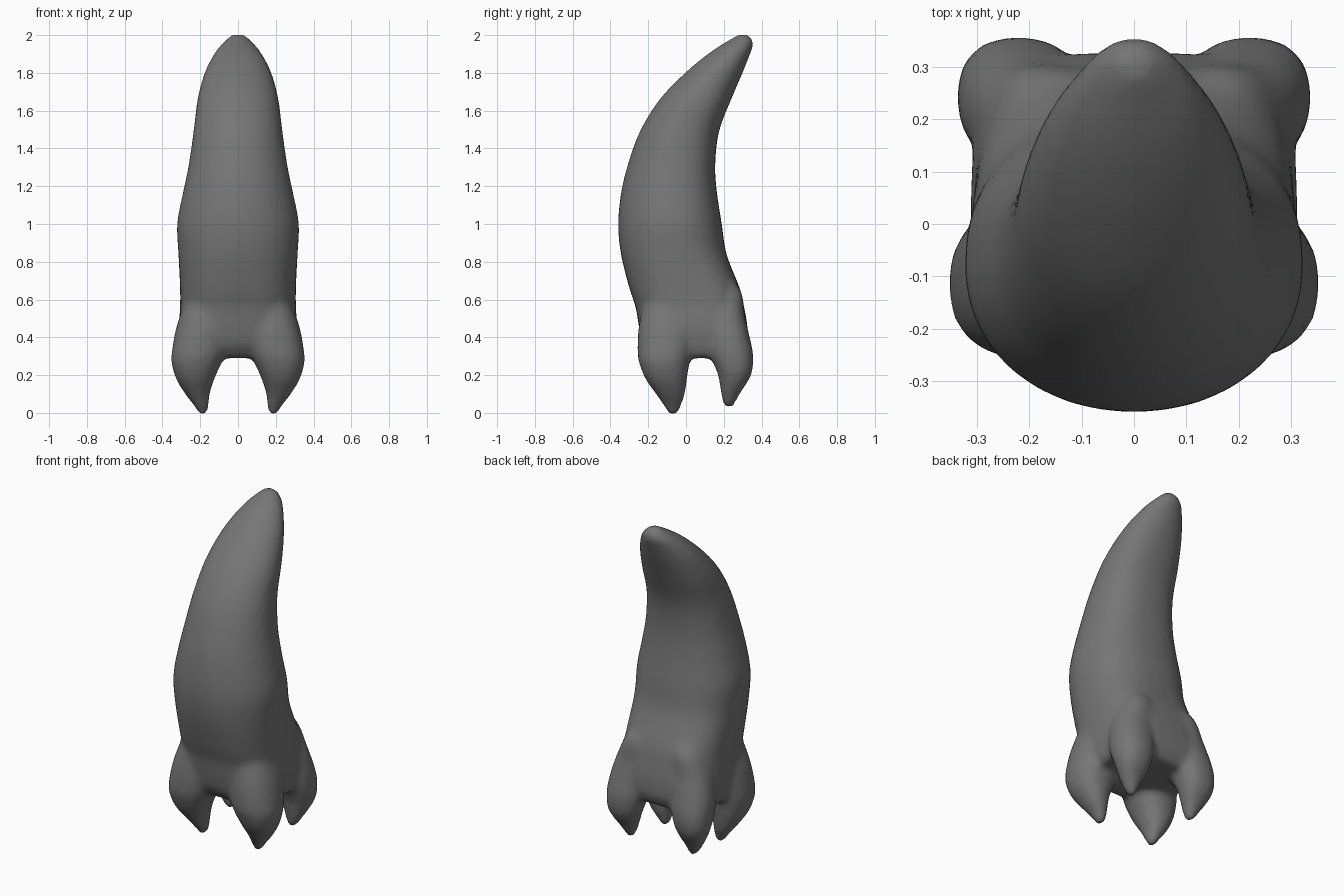
import bpy, bmesh, math

SIDES = 32


def smooth_rows(rows, steps=4):
    """Catmull-Rom interpolation between the key rows."""
    out = []
    for k in range(len(rows) - 1):
        a, b, c, d = (rows[min(max(k + n, 0), len(rows) - 1)] for n in (-1, 0, 1, 2))
        for s in range(steps):
            t = s / steps
            out.append([0.5 * (2 * q + (r - p) * t + (2 * p - 5 * q + 4 * r - u) * t * t
                               + (3 * q - p - 3 * r + u) * t ** 3)
                        for p, q, r, u in zip(a, b, c, d)])
    return out + [list(rows[-1])]


def loft(bm, rows):
    """Skin rings (z, left x, right x, front y, back y, front and back squareness)."""
    loops = []
    for z, l, r, f, b, pf, pb in smooth_rows(rows):
        loop = []
        for i in range(SIDES):
            a = 2 * math.pi * i / SIDES
            c, s = math.cos(a), math.sin(a)
            p = pb if s > 0 else pf
            x = math.copysign(abs(c) ** (2 / p), c) * (r - l) / 2
            y = math.copysign(abs(s) ** (2 / p), s) * (b - f) / 2
            loop.append(bm.verts.new(((l + r) / 2 + x, (f + b) / 2 + y, z)))
        loops.append(loop)
    for lo, hi in zip(loops, loops[1:]):
        for i in range(SIDES):
            j = (i + 1) % SIDES
            bm.faces.new((lo[i], lo[j], hi[j], hi[i]))
    bm.faces.new(loops[0][::-1])
    bm.faces.new(loops[-1])


# Curved crown: z, front y, back y, half width, front and back squareness
crown = [
    (0.29, -0.17, 0.29, 0.275, 2.6, 3.0), (0.36, -0.225, 0.325, 0.30, 2.7, 3.2),
    (0.46, -0.25, 0.325, 0.312, 2.7, 3.2), (0.56, -0.267, 0.308, 0.307, 2.6, 3.1),
    (0.66, -0.30, 0.285, 0.307, 2.5, 2.9), (0.84, -0.345, 0.215, 0.316, 2.2, 2.5),
    (1.00, -0.36, 0.19, 0.323, 2.05, 2.35), (1.16, -0.345, 0.165, 0.293, 2, 2.4),
    (1.31, -0.31, 0.155, 0.262, 2, 2.45), (1.49, -0.245, 0.175, 0.236, 2, 2.4),
    (1.66, -0.14, 0.24, 0.215, 2, 2.3), (1.80, -0.005, 0.30, 0.178, 2, 2.1),
    (1.90, 0.115, 0.34, 0.128, 2, 2), (1.96, 0.205, 0.36, 0.08, 2, 2),
    (2.005, 0.28, 0.33, 0.03, 2, 2),
]
# Root prongs: z, inner x, outer x, front y, back y
front_root = [
    (-0.01, 0.165, 0.205, -0.09, -0.045), (0.04, 0.155, 0.235, -0.12, -0.025),
    (0.10, 0.15, 0.28, -0.16, -0.005), (0.18, 0.125, 0.328, -0.215, 0.005),
    (0.27, 0.085, 0.353, -0.25, 0.02), (0.34, 0.06, 0.348, -0.257, 0.04),
    (0.46, 0.04, 0.325, -0.25, 0.06), (0.62, 0.04, 0.27, -0.22, 0.06),
]
back_root = [
    (0.03, 0.19, 0.23, 0.20, 0.25), (0.10, 0.165, 0.275, 0.185, 0.285),
    (0.20, 0.13, 0.325, 0.17, 0.345), (0.30, 0.10, 0.338, 0.13, 0.357),
    (0.40, 0.08, 0.33, 0.11, 0.338), (0.52, 0.06, 0.30, 0.09, 0.31),
    (0.64, 0.06, 0.25, 0.07, 0.295), (0.74, 0.06, 0.20, 0.05, 0.22),
]

bm = bmesh.new()
loft(bm, [(z, -w, w, f, b, pf, pb) for z, f, b, w, pf, pb in crown])
for side in (-1, 1):
    for root in (front_root, back_root):
        loft(bm, [(z, *sorted((side * i, side * o)), f, b, 2.3, 2.3)
                  for z, i, o, f, b in root])
bmesh.ops.recalc_face_normals(bm, faces=bm.faces)
mesh = bpy.data.meshes.new("tooth")
bm.to_mesh(mesh)
bm.free()
tooth = bpy.data.objects.new("tooth", mesh)
bpy.context.collection.objects.link(tooth)

# Dark grey surface
grey = bpy.data.materials.new("dark_grey")
grey.diffuse_color = (0.18, 0.18, 0.18, 1)
mesh.materials.append(grey)

# Fuse crown and roots into one softly blended skin
fuse = tooth.modifiers.new("fuse", 'REMESH')
fuse.mode = 'VOXEL'
fuse.voxel_size = 0.018
fuse.use_smooth_shade = True
soften = tooth.modifiers.new("soften", 'SMOOTH')
soften.factor = 0.5
soften.iterations = 8
